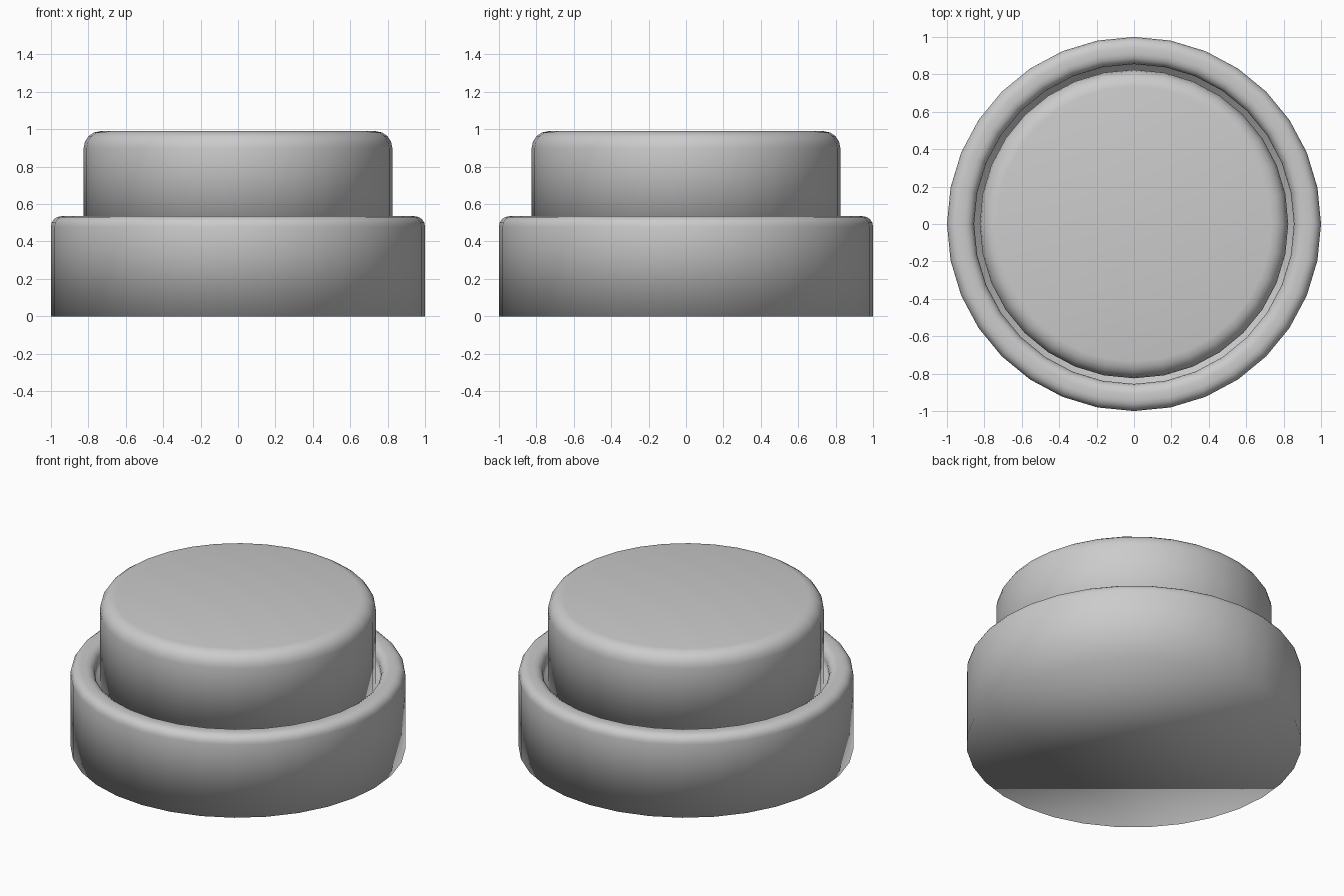
import bpy, bmesh
from math import sin, cos, pi

if "Cube" in bpy.data.objects:
    bpy.data.objects.remove(bpy.data.objects["Cube"])

SIDES = 32


def arc(cr, cz, rad, a0, a1, steps=4):
    """Profile points (radius, height) along a rounded corner, angles in degrees."""
    return [(cr + rad * cos(a * pi / 180), cz + rad * sin(a * pi / 180))
            for a in (a0 + (a1 - a0) * i / steps for i in range(steps + 1))]


def turned(name, profile):
    """Revolve a profile around z and close both ends with flat discs."""
    bm = bmesh.new()
    rings = [[bm.verts.new((r * cos(2 * pi * i / SIDES), r * sin(2 * pi * i / SIDES), z))
              for i in range(SIDES)] for r, z in profile]
    for a, b in zip(rings, rings[1:]):
        for i in range(SIDES):
            j = (i + 1) % SIDES
            bm.faces.new((a[i], a[j], b[j], b[i]))
    bm.faces.new(rings[0][::-1])
    bm.faces.new(rings[-1])
    bmesh.ops.recalc_face_normals(bm, faces=bm.faces[:])
    for f in bm.faces:
        f.smooth = True
    mesh = bpy.data.meshes.new(name)
    bm.to_mesh(mesh)
    bm.free()
    ob = bpy.data.objects.new(name, mesh)
    bpy.context.collection.objects.link(ob)
    return ob


FLOOR = 0.42

# Housing: round cup with a rounded rim and a shallow recess
turned("button_housing",
       [(1.0, 0.0)]
       + arc(0.945, 0.48, 0.055, 0, 90)
       + arc(0.91, 0.48, 0.055, 90, 180)
       + [(0.855, FLOOR)])

# Push cap: rounded disc standing in the recess
turned("push_cap",
       [(0.825, FLOOR)] + arc(0.735, 0.9, 0.09, 0, 90))
